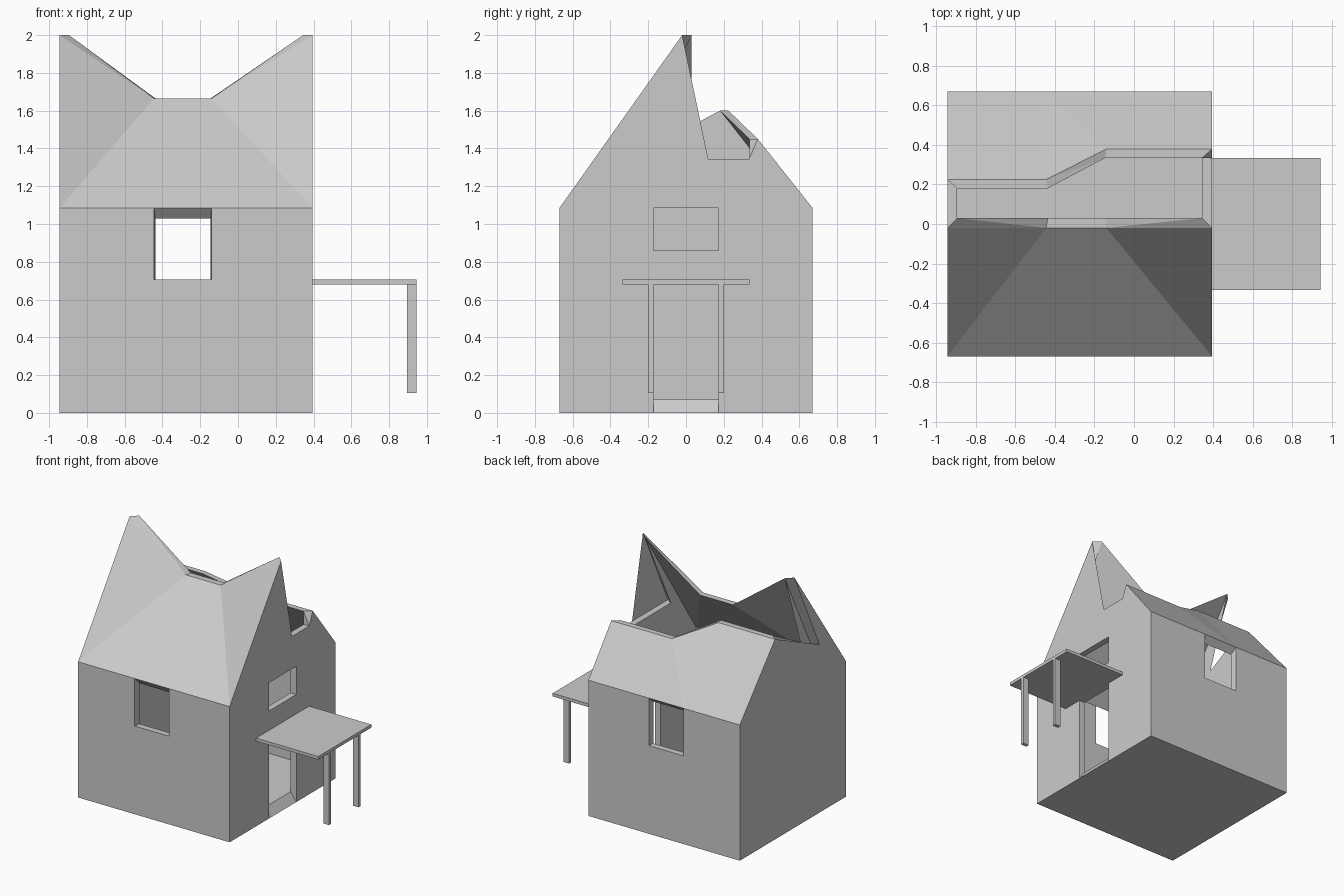
import bpy, bmesh

if "Cube" in bpy.data.objects:
    bpy.data.objects.remove(bpy.data.objects["Cube"])

T = 0.05                                  # shell thickness
X0, XA, XB, X1 = -0.945, -0.445, -0.14, 0.395   # wall ends and window sides
Y, D = 0.67, 0.172                        # half depth, half door width
EAVE, SILL, HEAD, W0 = 1.085, 0.705, 0.68, 0.86
CUT, G = 1.345, 0.335                     # level and half width of the gable cut
XS = (X0, XA, XB, X1)
FRONT_TOP = dict(zip(XS, ((-0.02, 2.0), (-0.02, 1.665), (-0.02, 1.665), (-0.02, 2.0))))
BACK_TOP = dict(zip(XS, ((0.225, 1.6), (0.225, 1.6), (0.38, 1.45), (0.38, 1.45))))

faces = []

# front and back walls with a window reaching the eave, and the roof strips
for y, top in ((-Y, FRONT_TOP), (Y, BACK_TOP)):
    faces.append([(X0, y, 0), (XA, y, 0), (XA, y, SILL), (XA, y, EAVE), (X0, y, EAVE)])
    faces.append([(XA, y, 0), (XB, y, 0), (XB, y, SILL), (XA, y, SILL)])
    faces.append([(XB, y, 0), (X1, y, 0), (X1, y, EAVE), (XB, y, EAVE), (XB, y, SILL)])
    for a, b in zip(XS, XS[1:]):
        faces.append([(a, y, EAVE), (b, y, EAVE), (b, *top[b]), (a, *top[a])])

# right wall around the door and the window above it
for s in (-1, 1):
    d = s * D
    faces.append([(X1, s * Y, 0), (X1, d, 0), (X1, d, HEAD), (X1, d, W0),
                  (X1, d, EAVE), (X1, s * Y, EAVE)])
faces.append([(X1, -D, HEAD), (X1, D, HEAD), (X1, D, W0), (X1, -D, W0)])


# open gables
def gable_top(x):
    return [(x, Y, EAVE), (x, *BACK_TOP[x]), (x, G, CUT), (x, -G, CUT),
            (x, *FRONT_TOP[x]), (x, -Y, EAVE)]


faces.append([(X1, -D, EAVE), (X1, D, EAVE)] + gable_top(X1))
faces.append([(X0, -Y, 0), (X0, Y, 0)] + gable_top(X0))

# floor
faces.append([(x, -Y, 0) for x in XS] + [(X1, -D, 0), (X1, D, 0)]
             + [(x, Y, 0) for x in reversed(XS)])


def inner(p):
    """Matching point on the inside of the shell."""
    x, y, z = p
    nx = {X0: x + T, X1: x - T, XA: x + 0.008, XB: x - 0.005}[x]
    ny, nz = y, z
    if abs(y) == Y:
        ny = y - T if y > 0 else y + T
        if z == EAVE:
            nz = 1.03 if y < 0 else 1.04
    elif (y, z) == FRONT_TOP[x]:
        ny = y + T
    elif (y, z) == BACK_TOP[x]:
        ny = y - 0.045
    elif (y, z) == (-G, CUT):
        ny = y + 0.035
    if z == 0:
        nz = 0.07
    return nx, ny, nz


# house shell: outer skin, inner skin and the rims joining them
bm = bmesh.new()
outer_v, inner_v = {}, {}
for f in faces:
    for p in f:
        if p not in outer_v:
            outer_v[p] = bm.verts.new(p)
            inner_v[outer_v[p]] = bm.verts.new(inner(p))
skin = [bm.faces.new([outer_v[p] for p in f]) for f in faces]
rims = [tuple(e.verts) for e in bm.edges if len(e.link_faces) == 1]
for f in skin:
    bm.faces.new([inner_v[v] for v in reversed(f.verts)])
for a, b in rims:
    bm.faces.new((a, b, inner_v[b], inner_v[a]))
bmesh.ops.triangulate(bm, faces=bm.faces[:])
bmesh.ops.recalc_face_normals(bm, faces=bm.faces[:])
mesh = bpy.data.meshes.new("house_shell")
bm.to_mesh(mesh)
bm.free()
bpy.context.collection.objects.link(bpy.data.objects.new("house_shell", mesh))


def box(name, lo, hi):
    bpy.ops.mesh.primitive_cube_add(size=1, location=[(a + b) / 2 for a, b in zip(lo, hi)])
    o = bpy.context.object
    o.name = name
    o.scale = [b - a for a, b in zip(lo, hi)]
    bpy.ops.object.transform_apply(location=False, rotation=False, scale=True)


# porch
box("porch_canopy", (X1, -G, HEAD), (0.945, G, SILL))
box("front_post", (0.895, -0.2, 0.105), (0.945, -0.172, HEAD))
box("back_post", (0.895, 0.172, 0.105), (0.945, 0.2, HEAD))
